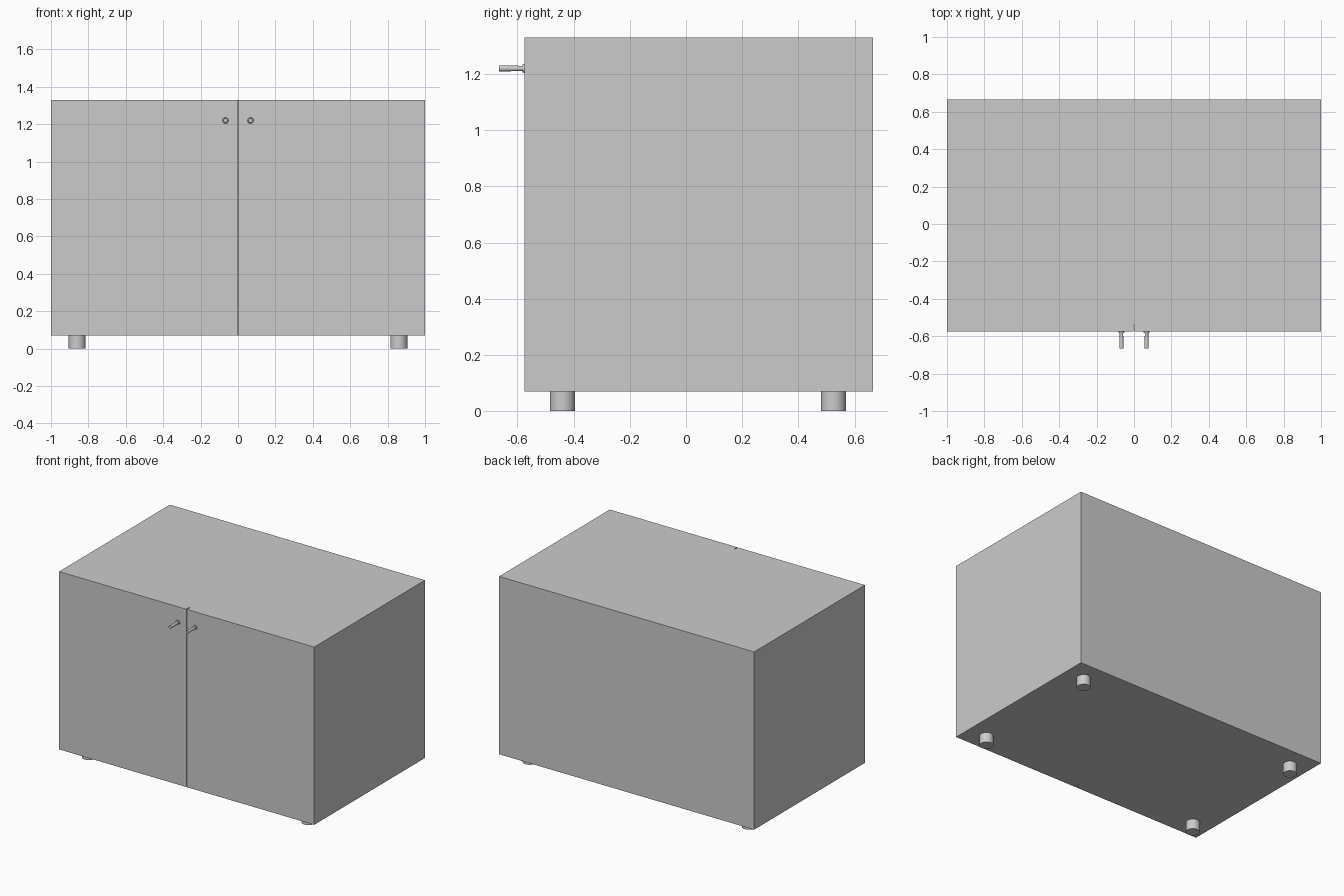
import bpy
import bmesh
import math
from mathutils import Matrix, Vector

cube = bpy.data.objects.get("Cube")
if cube:
    bpy.data.objects.remove(cube, do_unlink=True)

grey = bpy.data.materials.new("light_grey")
grey.use_nodes = True
colour = (0.6, 0.6, 0.6, 1)
grey.diffuse_color = colour
grey.node_tree.nodes["Principled BSDF"].inputs["Base Color"].default_value = colour

FRONT, BACK, BOTTOM, TOP = -0.575, 0.665, 0.07, 1.33
DOOR_BACK = FRONT + 0.035
GAP = 0.003


def finish(name, bm):
    mesh = bpy.data.meshes.new(name)
    bm.to_mesh(mesh)
    bm.free()
    mesh.materials.append(grey)
    obj = bpy.data.objects.new(name, mesh)
    bpy.context.collection.objects.link(obj)
    return obj


def box(name, low, high):
    low, high = Vector(low), Vector(high)
    bm = bmesh.new()
    bmesh.ops.create_cube(bm, size=1, matrix=Matrix.Translation((low + high) / 2)
                          @ Matrix.Diagonal((high - low).to_4d()))
    return finish(name, bm)


def add_cylinder(bm, start, end, r1, r2):
    start, end = Vector(start), Vector(end)
    axis = end - start
    turn = axis.to_track_quat("Z", "Y").to_matrix().to_4x4()
    bmesh.ops.create_cone(bm, cap_ends=True, segments=32, radius1=r1, radius2=r2,
                          depth=axis.length,
                          matrix=Matrix.Translation((start + end) / 2) @ turn)


def smooth(obj):
    bpy.ops.object.select_all(action="DESELECT")
    obj.select_set(True)
    bpy.context.view_layer.objects.active = obj
    bpy.ops.object.shade_smooth_by_angle(angle=math.radians(35))


# Cabinet body
box("cabinet_body", (-1, DOOR_BACK, BOTTOM), (1, BACK, TOP))

for side, s in (("right", -1), ("left", 1)):
    # Door, leaving a narrow gap in the middle
    xs = sorted((s * GAP, s))
    box(side + "_door", (xs[0], FRONT, BOTTOM), (xs[1], DOOR_BACK, TOP))

    # Pin handle with a small mounting collar
    bm = bmesh.new()
    x, z = s * 0.067, 1.22
    add_cylinder(bm, (x, FRONT, z), (x, FRONT - 0.007, z), 0.016, 0.014)
    add_cylinder(bm, (x, FRONT, z), (x, -BACK, z), 0.009, 0.011)
    smooth(finish(side + "_handle", bm))

    # Round feet
    for end, y in (("front", -0.44), ("back", 0.525)):
        bm = bmesh.new()
        add_cylinder(bm, (s * 0.86, y, 0), (s * 0.86, y, BOTTOM), 0.045, 0.045)
        smooth(finish(f"{end}_{side}_foot", bm))
